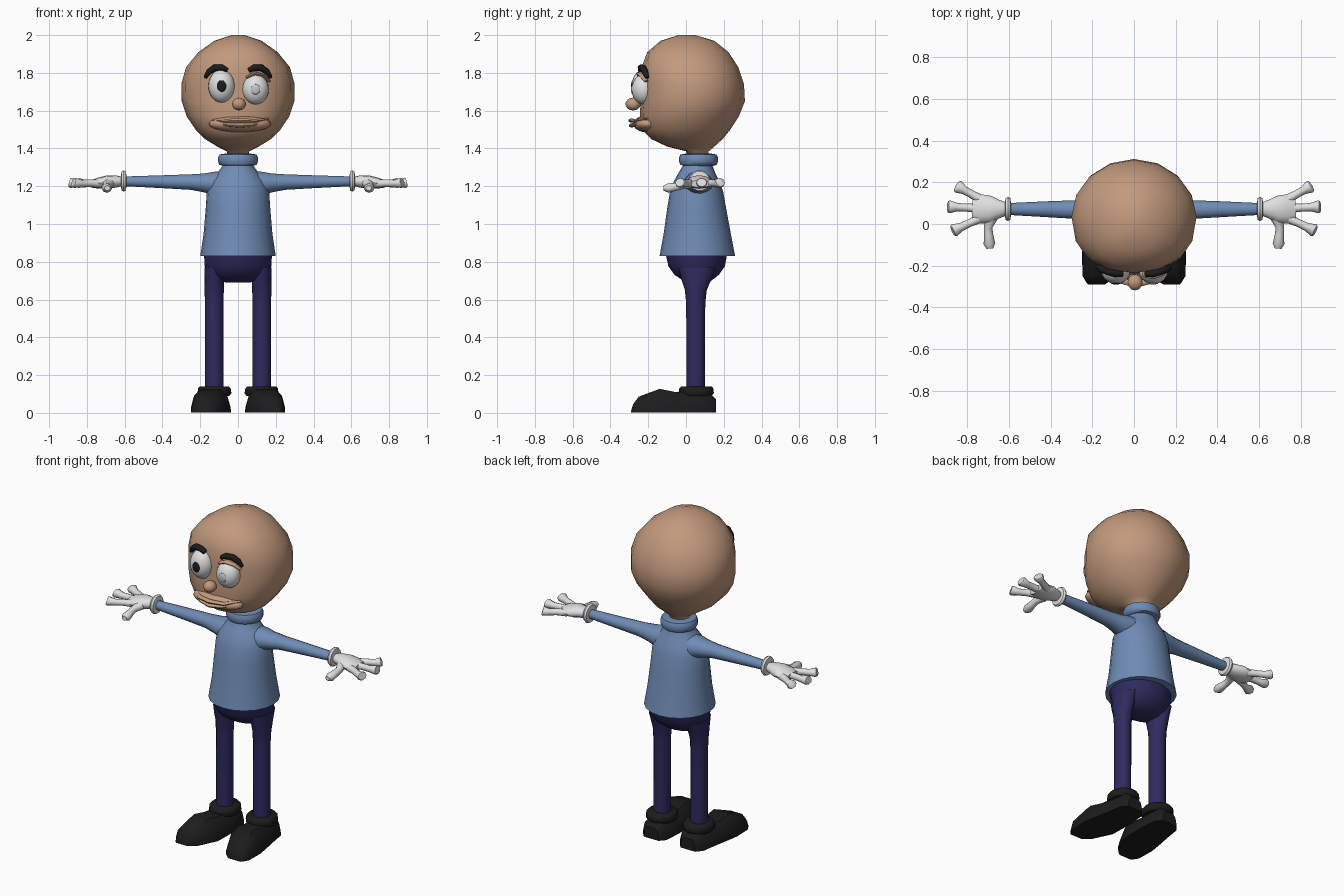
import bpy, bmesh, math
from mathutils import Vector


def material(name, rgb):
    m = bpy.data.materials.new(name)
    m.diffuse_color = (*rgb, 1)
    return m


SKIN = material("skin", (0.54, 0.32, 0.205))
BLUE = material("sweater blue", (0.16, 0.26, 0.46))
NAVY = material("trouser navy", (0.028, 0.024, 0.115))
BLACK = material("black", (0.012, 0.012, 0.012))
WHITE = material("white", (0.75, 0.75, 0.75))
GREY = material("pale pupil", (0.55, 0.58, 0.58))


def finish(bm, name, mat, mirror=False, angle=50):
    bmesh.ops.recalc_face_normals(bm, faces=bm.faces)
    me = bpy.data.meshes.new(name)
    bm.to_mesh(me)
    bm.free()
    me.materials.append(mat)
    ob = bpy.data.objects.new(name, me)
    bpy.context.collection.objects.link(ob)
    bpy.ops.object.select_all(action='DESELECT')
    ob.select_set(True)
    bpy.context.view_layer.objects.active = ob
    bpy.ops.object.shade_smooth_by_angle(angle=math.radians(angle))
    if mirror:
        ob.modifiers.new("mirror", 'MIRROR')
    return ob


def loft(name, rings, mat, mirror=False, angle=50):
    """Skin a list of equal-length point rings and cap both ends."""
    bm = bmesh.new()
    vs = [[bm.verts.new(p) for p in r] for r in rings]
    n = len(vs[0])
    for a, b in zip(vs, vs[1:]):
        for i in range(n):
            j = (i + 1) % n
            bm.faces.new((a[i], a[j], b[j], b[i]))
    bm.faces.new(vs[0])
    bm.faces.new(vs[-1])
    return finish(bm, name, mat, mirror, angle)


def stack(name, rows, mat, n=16, cx=0.0, power=2.0, mirror=False, angle=50):
    """Horizontal rings from rows of (z, front y, back y, half width)."""
    rings = []
    for z, f, b, rx in rows:
        cy = (f + b) / 2
        ring = []
        for i in range(n):
            a = 2 * math.pi * i / n
            c, s = math.cos(a), math.sin(a)
            e = 2 / power if s < 0 else 1
            ring.append((cx + rx * math.copysign(abs(c) ** e, c),
                         cy + (b - f) / 2 * math.copysign(abs(s) ** e, s), z))
        rings.append(ring)
    return loft(name, rings, mat, mirror, angle)


def tube(name, path, mat, n=10, mirror=False, angle=50):
    """Oval tube along points of (x, y, z, sideways radius, upward radius)."""
    pts = [Vector(p[:3]) for p in path]
    rings = []
    for k, p in enumerate(pts):
        t = (pts[min(k + 1, len(pts) - 1)] - pts[max(k - 1, 0)]).normalized()
        u = t.cross(Vector((0, 0, 1))).normalized()
        v = u.cross(t)
        ru, rv = path[k][3:]
        rings.append([p + u * ru * math.cos(2 * math.pi * i / n)
                      + v * rv * math.sin(2 * math.pi * i / n) for i in range(n)])
    return loft(name, rings, mat, mirror, angle)


def ball(name, loc, scale, mat, seg=16):
    bm = bmesh.new()
    bmesh.ops.create_uvsphere(bm, u_segments=seg, v_segments=seg * 5 // 8, radius=1)
    for v in bm.verts:
        v.co = Vector(loc) + Vector([a * s for a, s in zip(v.co, scale)])
    return finish(bm, name, mat, angle=60)


# Head and neck
stack("head", [(1.33, 0.02, 0.11, 0.05), (1.385, 0.0, 0.12, 0.06),
               (1.41, -0.10, 0.15, 0.11), (1.45, -0.185, 0.195, 0.175),
               (1.50, -0.235, 0.235, 0.225), (1.57, -0.245, 0.28, 0.272),
               (1.65, -0.24, 0.312, 0.298), (1.74, -0.235, 0.307, 0.3),
               (1.83, -0.235, 0.277, 0.275), (1.91, -0.205, 0.225, 0.21),
               (1.97, -0.135, 0.15, 0.125), (2.0, -0.04, 0.05, 0.035)],
      SKIN, 16, power=2.3, angle=80)

# Nose, muzzle and lips
ball("nose", (0.005, -0.28, 1.635), (0.037, 0.04, 0.034), SKIN, 12)
ball("muzzle", (0.01, -0.205, 1.53), (0.165, 0.075, 0.045), SKIN)
tube("upper_lip", [(-0.13, -0.215, 1.55, 0.008, 0.005), (-0.07, -0.27, 1.546, 0.015, 0.01),
                   (0.01, -0.29, 1.548, 0.016, 0.011), (0.09, -0.27, 1.546, 0.015, 0.01),
                   (0.16, -0.205, 1.556, 0.008, 0.005)], SKIN, 8)
tube("lower_lip", [(-0.11, -0.225, 1.54, 0.008, 0.005), (-0.06, -0.268, 1.526, 0.015, 0.01),
                   (0.01, -0.287, 1.522, 0.016, 0.012), (0.08, -0.268, 1.526, 0.015, 0.01),
                   (0.14, -0.22, 1.54, 0.008, 0.005)], SKIN, 8)

# Eyes, one dark pupil and one pale pupil
for side, x, z, rz, pupil, ink in (("left", -0.087, 1.73, 0.087, (0.026, 0.008, 0.031), BLACK),
                                   ("right", 0.093, 1.713, 0.08, (0.025, 0.008, 0.028), GREY)):
    ball(side + "_eye", (x, -0.225, z), (0.07, 0.063, rz), WHITE, 20)
    ball(side + "_pupil", (x, -0.283, z), pupil, ink, 12)

# Eyebrows and the eyelid ridge
for side, s in (("left", -1), ("right", 1)):
    tube(side + "_eyebrow", [(s * 0.056, -0.238, 1.812, 0.016, 0.012),
                             (s * 0.085, -0.238, 1.828, 0.018, 0.017),
                             (s * 0.125, -0.228, 1.826, 0.018, 0.018),
                             (s * 0.155, -0.216, 1.805, 0.018, 0.016),
                             (s * 0.173, -0.205, 1.775, 0.012, 0.008)], BLACK, 8)
tube("right_eyelid", [(0.045, -0.235, 1.775, 0.02, 0.008), (0.09, -0.24, 1.797, 0.025, 0.01),
                      (0.135, -0.23, 1.785, 0.02, 0.009), (0.165, -0.21, 1.755, 0.012, 0.006)],
     SKIN, 8)

# Sweater body, collar and sleeves
stack("sweater", [(0.83, -0.14, 0.26, 0.2), (0.95, -0.118, 0.237, 0.182),
                  (1.08, -0.1, 0.213, 0.171), (1.17, -0.085, 0.197, 0.165),
                  (1.225, -0.065, 0.178, 0.15), (1.27, -0.04, 0.155, 0.11),
                  (1.31, -0.015, 0.14, 0.08), (1.34, -0.01, 0.135, 0.075)], BLUE, 20)
stack("collar", [(1.308, -0.01, 0.145, 0.08), (1.313, -0.03, 0.162, 0.098),
                 (1.33, -0.037, 0.169, 0.106), (1.352, -0.037, 0.169, 0.106),
                 (1.368, -0.03, 0.162, 0.098), (1.372, -0.005, 0.137, 0.072)], BLUE, 20)
tube("sleeve", [(0.06, 0.065, 1.215, 0.08, 0.068), (0.13, 0.066, 1.215, 0.075, 0.063),
                (0.18, 0.067, 1.218, 0.06, 0.051), (0.25, 0.069, 1.222, 0.046, 0.042),
                (0.42, 0.071, 1.224, 0.038, 0.034), (0.61, 0.072, 1.226, 0.028, 0.026)],
     BLUE, 14, mirror=True)

# Glove cuff, palm, fingers and thumb
tube("glove_cuff", [(0.591, 0.072, 1.228, 0.035, 0.035), (0.594, 0.072, 1.228, 0.052, 0.052),
                    (0.605, 0.072, 1.228, 0.058, 0.058), (0.616, 0.072, 1.228, 0.052, 0.052),
                    (0.619, 0.072, 1.228, 0.035, 0.035)], WHITE, 14, mirror=True)
tube("palm", [(0.61, 0.072, 1.226, 0.03, 0.024), (0.645, 0.072, 1.225, 0.044, 0.032),
              (0.69, 0.07, 1.222, 0.066, 0.036), (0.74, 0.073, 1.216, 0.07, 0.029),
              (0.775, 0.075, 1.212, 0.055, 0.02)], WHITE, 12, mirror=True)
for name, base, tip in (("back", (0.73, 0.115), (0.85, 0.182)),
                        ("middle", (0.74, 0.075), (0.893, 0.083)),
                        ("front", (0.73, 0.032), (0.87, -0.033))):
    rows = [(0, 1.214, 0.024, 0.022), (0.4, 1.216, 0.019, 0.02), (0.7, 1.214, 0.02, 0.02),
            (0.95, 1.218, 0.031, 0.027), (1, 1.22, 0.027, 0.023)]
    tube(name + "_finger", [(base[0] + (tip[0] - base[0]) * t, base[1] + (tip[1] - base[1]) * t,
                             z, a, b) for t, z, a, b in rows], WHITE, 8, mirror=True)
tube("thumb", [(0.685, 0.03, 1.215, 0.03, 0.026), (0.7, -0.015, 1.205, 0.02, 0.02),
               (0.698, -0.05, 1.198, 0.022, 0.021), (0.694, -0.095, 1.19, 0.028, 0.025),
               (0.692, -0.118, 1.19, 0.016, 0.014)], WHITE, 8, mirror=True)

# Trousers
stack("hips", [(0.69, 0.02, 0.1, 0.06), (0.7, -0.015, 0.135, 0.11), (0.73, -0.062, 0.175, 0.155),
               (0.775, -0.095, 0.208, 0.176), (0.84, -0.11, 0.22, 0.18)], NAVY, 18)
stack("leg", [(0.1, 0.003, 0.1, 0.048), (0.58, 0.001, 0.102, 0.049), (0.65, -0.006, 0.11, 0.051),
              (0.71, -0.025, 0.135, 0.052), (0.77, -0.04, 0.16, 0.05)],
      NAVY, 12, cx=0.126, mirror=True)

# Shoes: cross-sections from heel to toe, then the ankle band
section = [(-1, 0), (1, 0), (0.98, 0.25), (0.84, 0.7), (0.5, 1), (-0.5, 1), (-0.84, 0.7), (-0.98, 0.25)]
stations = [(0.16, 0.125, 0.05, 0.07), (0.125, 0.125, 0.08, 0.105), (0.02, 0.13, 0.092, 0.108),
            (-0.06, 0.137, 0.1, 0.11), (-0.14, 0.145, 0.105, 0.126),
            (-0.25, 0.17, 0.077, 0.085), (-0.28, 0.177, 0.052, 0.045), (-0.29, 0.18, 0.04, 0.012)]
loft("shoe", [[(c + w * u, y, 0.001 + h * v) for u, v in section] for y, c, w, h in stations],
     BLACK, mirror=True, angle=40)
stack("shoe_band", [(0.09, -0.03, 0.138, 0.08), (0.105, -0.042, 0.15, 0.09),
                    (0.13, -0.038, 0.147, 0.086), (0.14, -0.028, 0.137, 0.076)],
      BLACK, 14, cx=0.125, mirror=True)
